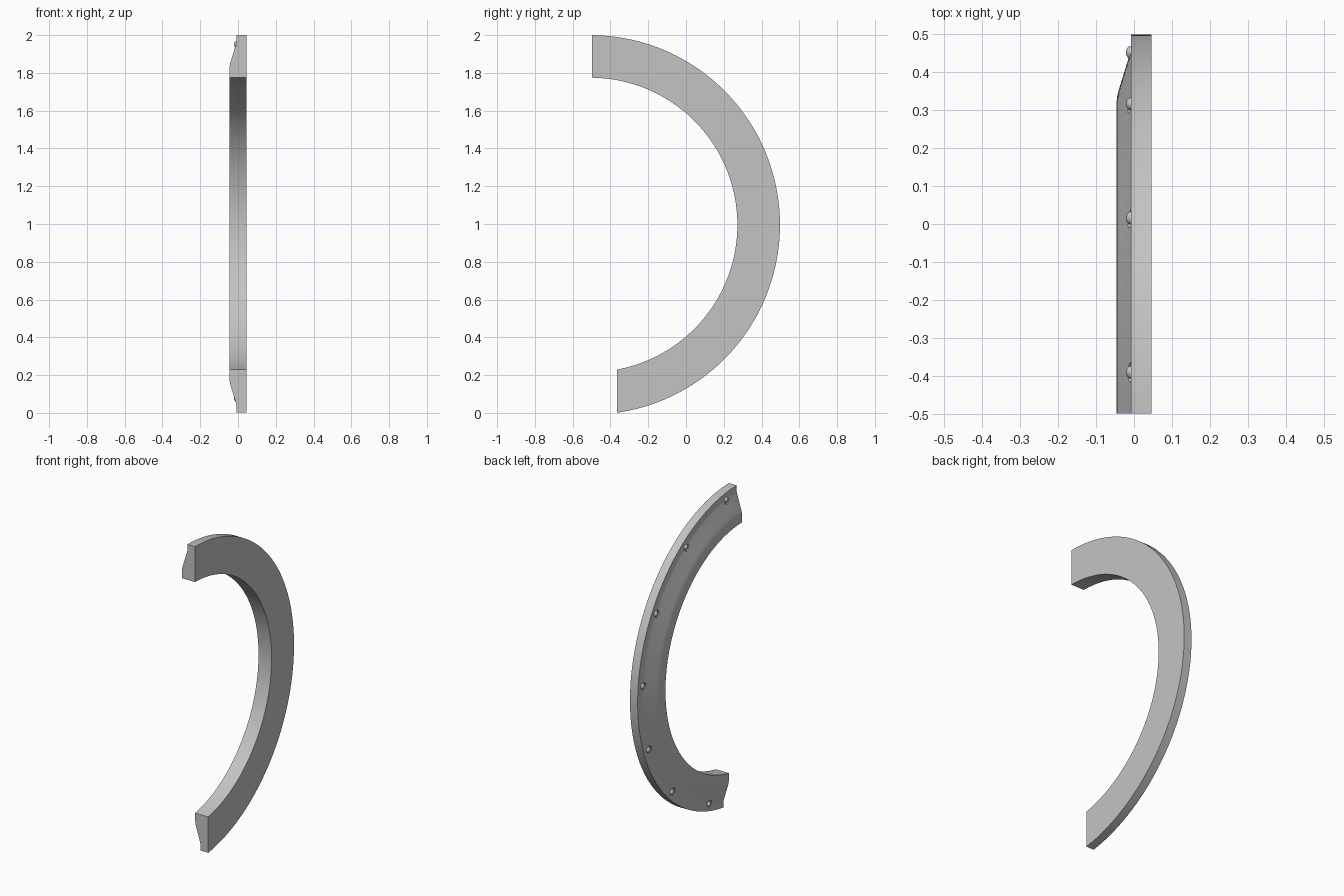
import bpy, bmesh, math
from mathutils import Matrix, Vector

cube = bpy.data.objects.get("Cube")
if cube:
    bpy.data.objects.remove(cube, do_unlink=True)

CY, CZ = -0.507, 0.9955          # centre of the arc
Y_TOP, Y_BOTTOM = -0.4975, -0.365  # vertical end cuts
BOLT_R, FLOOR = 0.962, -0.008
STEPS = 96

grey = bpy.data.materials.new("grey plastic")
grey.use_nodes = True
grey.diffuse_color = (0.55, 0.55, 0.55, 1)
grey.node_tree.nodes["Principled BSDF"].inputs["Base Color"].default_value = (0.55, 0.55, 0.55, 1)


def make_object(name, bm):
    bmesh.ops.recalc_face_normals(bm, faces=bm.faces)
    mesh = bpy.data.meshes.new(name)
    bm.to_mesh(mesh)
    bm.free()
    mesh.materials.append(grey)
    obj = bpy.data.objects.new(name, mesh)
    bpy.context.collection.objects.link(obj)
    return obj


def select_only(obj):
    bpy.ops.object.select_all(action='DESELECT')
    obj.select_set(True)
    bpy.context.view_layer.objects.active = obj


def arc_point(x, r, angle):
    return Vector((x, CY + r * math.cos(angle), CZ + r * math.sin(angle)))


# Arch flare: cross-section (x, radius) swept along the arc, ends cut vertically
profile = [(0.046, 0.779), (0.046, 1.0045), (FLOOR, 1.0045), (FLOOR, 0.966),
           (-0.0105, 0.955), (-0.036, 0.873), (-0.041, 0.856),
           (-0.0445, 0.841), (-0.046, 0.825), (-0.046, 0.779)]
bm = bmesh.new()
rings = []
for i in range(STEPS + 1):
    t = i / STEPS
    ring = []
    for x, r in profile:
        start = math.acos((Y_TOP - CY) / r)
        end = -math.acos((Y_BOTTOM - CY) / r)
        ring.append(bm.verts.new(arc_point(x, r, start + (end - start) * t)))
    rings.append(ring)
n = len(profile)
for a, b in zip(rings, rings[1:]):
    for j in range(n):
        k = (j + 1) % n
        bm.faces.new((a[j], a[k], b[k], b[j]))
bm.faces.new(rings[0])
bm.faces.new(rings[-1])
flare = make_object("arch_flare", bm)

# Round pockets around the bolts
bolt_angles = [math.radians(83 - 25.9 * i) for i in range(7)]
turn = Matrix.Rotation(math.pi / 2, 4, 'Y')
bm = bmesh.new()
for angle in bolt_angles:
    place = Matrix.Translation(arc_point(FLOOR - 0.05, BOLT_R, angle)) @ turn
    bmesh.ops.create_cone(bm, cap_ends=True, segments=24, radius1=0.026,
                          radius2=0.026, depth=0.1, matrix=place)
cutter = make_object("pocket_cutter", bm)
cutter.hide_render = True
pockets = flare.modifiers.new("pockets", 'BOOLEAN')
pockets.operation = 'DIFFERENCE'
pockets.solver = 'EXACT'
pockets.object = cutter
select_only(flare)
bpy.ops.object.modifier_apply(modifier="pockets")
bpy.data.objects.remove(cutter, do_unlink=True)
bpy.ops.object.shade_smooth_by_angle(angle=math.radians(25))

# Domed bolt heads
for i, angle in enumerate(bolt_angles):
    bm = bmesh.new()
    place = (Matrix.Translation(arc_point(FLOOR, BOLT_R, angle)) @ turn
             @ Matrix.Diagonal((0.017, 0.017, 0.013, 1)))
    bmesh.ops.create_uvsphere(bm, u_segments=20, v_segments=12, radius=1, matrix=place)
    bolt = make_object(f"bolt_head_{i + 1}", bm)
    select_only(bolt)
    bpy.ops.object.shade_smooth_by_angle(angle=math.radians(40))
